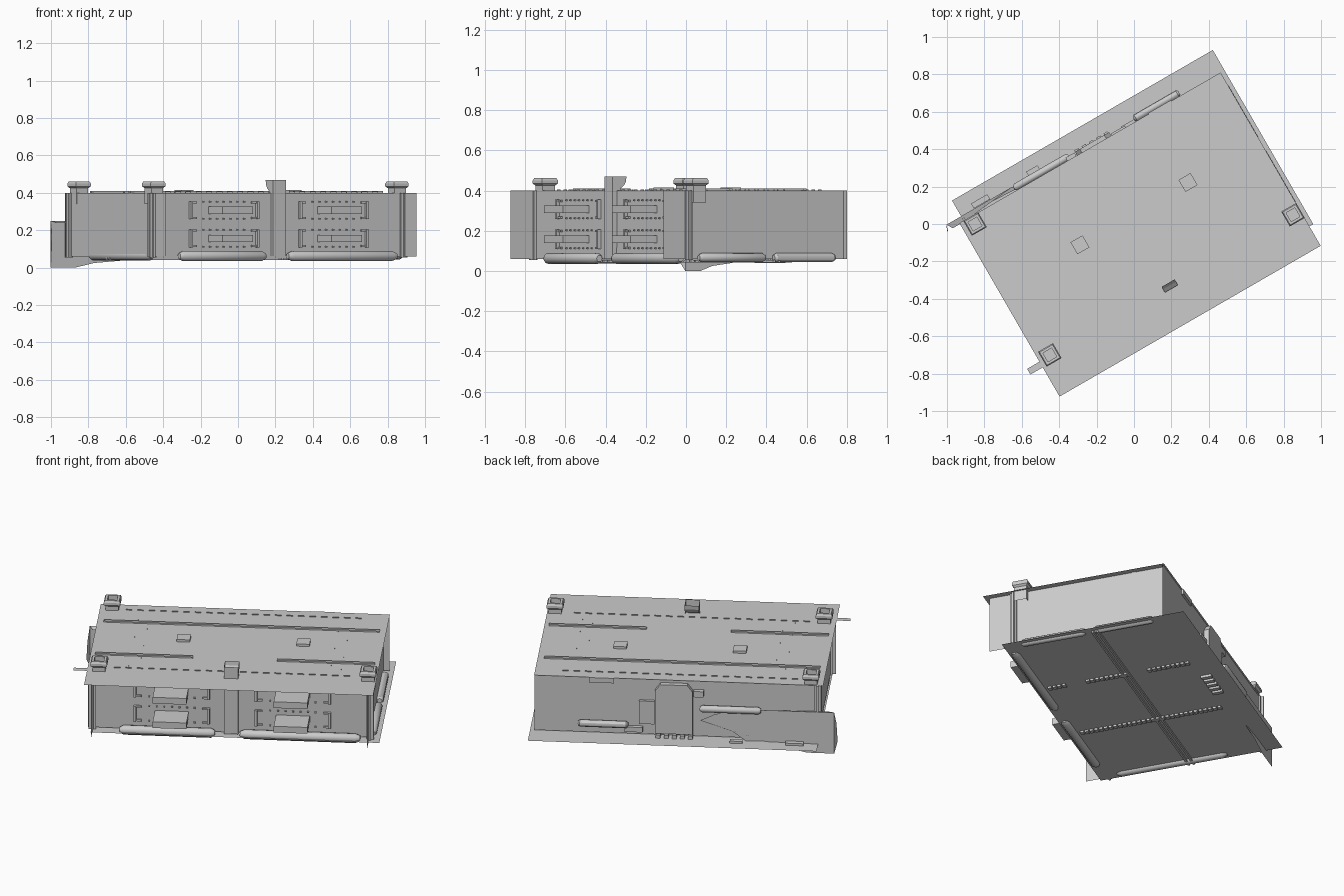
import bpy, bmesh
from math import radians, pi
from mathutils import Matrix, Vector

if "Cube" in bpy.data.objects:
    bpy.data.objects.remove(bpy.data.objects["Cube"])

# whole model is laid out square-on, then turned 30 degrees about z
TURN = Matrix.Rotation(radians(30), 4, 'Z')
BASE, ROOF = 0.06, 0.40


def finish(name, bm, smooth=False):
    bm.transform(TURN)
    me = bpy.data.meshes.new(name)
    bm.to_mesh(me)
    bm.free()
    ob = bpy.data.objects.new(name, me)
    bpy.context.collection.objects.link(ob)
    if smooth:
        bpy.context.view_layer.objects.active = ob
        ob.select_set(True)
        bpy.ops.object.shade_smooth_by_angle()
        ob.select_set(False)
    return ob


def sheets(name, polys):
    bm = bmesh.new()
    for p in polys:
        bm.faces.new([bm.verts.new(c) for c in p])
    return finish(name, bm)


def flat(z, u0, u1, v0, v1):
    return [(u0, v0, z), (u1, v0, z), (u1, v1, z), (u0, v1, z)]


def along_u(v, u0, u1, z0, z1):
    return [(u0, v, z0), (u1, v, z0), (u1, v, z1), (u0, v, z1)]


def along_v(u, v0, v1, z0, z1):
    return [(u, v0, z0), (u, v1, z0), (u, v1, z1), (u, v0, z1)]


def add_box(bm, u0, u1, v0, v1, z0, z1):
    m = Matrix.Translation(((u0 + u1) / 2, (v0 + v1) / 2, (z0 + z1) / 2))
    m = m @ Matrix.Diagonal((u1 - u0, v1 - v0, z1 - z0, 1))
    bmesh.ops.create_cube(bm, size=1, matrix=m)


def boxes(name, items):
    bm = bmesh.new()
    for b in items:
        add_box(bm, *b)
    return finish(name, bm)


def roll(name, a, b, r=0.027):
    # padded roll: cylinder with narrowed end caps
    a, b = Vector(a), Vector(b)
    d = b - a
    bm = bmesh.new()
    rings = []
    side = Vector((-d.y, d.x, 0)).normalized()
    for t, k in ((0, .6), (.04, 1), (.96, 1), (1, .6)):
        ring = []
        for i in range(12):
            rot = Matrix.Rotation(2 * pi * i / 12, 3, d)
            ring.append(bm.verts.new(a + d * t + rot @ side * r * k))
        rings.append(ring)
    for p, q in zip(rings, rings[1:]):
        for i in range(12):
            j = (i + 1) % 12
            bm.faces.new((p[i], p[j], q[j], q[i]))
    bm.faces.new(rings[0][::-1])
    bm.faces.new(rings[-1])
    bmesh.ops.recalc_face_normals(bm, faces=bm.faces)
    finish(name, bm, True)


# shell of six oversized single sheets
sheets("roof_sheet", [flat(ROOF, -.806, .806, -.60, .47)])
sheets("floor_sheet", [flat(BASE - .005, -.78, .83, -.48, .595)])
sheets("front_wall", [along_u(-.42, -.80, .785, BASE, ROOF)])
sheets("back_wall", [along_u(.46, -.80, .805, BASE, ROOF)])
sheets("left_wall", [along_v(-.77, -.565, .485, BASE, ROOF)])
sheets("right_wall", [along_v(.77, -.575, .46, BASE, ROOF)])

# three corner posts with flared, hollow caps
for name, u, v in (("back_left", -.736, .425), ("front_left", -.74, -.381), ("front_right", .761, -.382)):
    bm = bmesh.new()
    prof = [(.036, .34), (.036, .425), (.046, .435), (.046, .45), (.04, .462), (.027, .462), (.027, .41)]
    rings = [[bm.verts.new((u + sx * h, v + sy * h, z)) for sx, sy in ((-1, -1), (1, -1), (1, 1), (-1, 1))]
             for h, z in prof]
    for p, q in zip(rings, rings[1:]):
        for i in range(4):
            bm.faces.new((p[i], p[(i + 1) % 4], q[(i + 1) % 4], q[i]))
    bm.faces.new(rings[-1])
    finish(name + "_post_cap", bm)
    s, t = (1 if u > 0 else -1), (1 if v > 0 else -1)
    cu, cv = .775 * s, (.465 if t > 0 else -.43)
    boxes(name + "_corner_trim", [(cu - .02, cu + .02, cv - .006, cv + .006, .055, ROOF),
                                  (cu - .006, cu + .006, cv - .02, cv + .02, .055, ROOF)])

# roof rails are pairs of thin upright strips
rails = []
for v, u0, u1 in ((.24, -.77, .77), (-.19, -.78, -.235), (-.19, .235, .78)):
    rails += [along_u(v + d, u0, u1, ROOF, ROOF + .009) for d in (-.008, .008)]
sheets("roof_rails", rails)

# stitched rows on the roof
stitches = []
for v in (.40, -.36):
    stitches += [along_u(v, -.66 + i * .064, -.625 + i * .064, ROOF, ROOF + .006) for i in range(21)]
for u in (-.58, -.52, .54, .60):
    stitches += [along_v(u, -.34 + i * .055, -.332 + i * .055, ROOF, ROOF + .005) for i in range(13)]
sheets("roof_stitches", stitches)
boxes("roof_blocks", [(u - .037, u + .037, .011, .085, ROOF, .414) for u in (.361, -.306)])
sheets("corner_tab", [flat(ROOF + .003, -.882, -.78, -.42, -.385)])

# upright front channel standing above the roof, scooped at the rear
scoop = [(-.365, .47), (-.368, .445), (-.38, .425), (-.40, .41)]
sides = [[(u, -.445, .06)] + [(u, -.425, .06)] + [(u, -.40, .40)] + [(u, v, z) for v, z in reversed(scoop)]
         + [(u, -.445, .47)] for u in (-.04, .04)]
sheets("front_channel", sides + [along_u(-.445, -.04, .04, .06, .47)]
       + [[(-.04, a[0], a[1]), (.04, a[0], a[1]), (.04, b[0], b[1]), (-.04, b[0], b[1])]
          for a, b in zip(scoop, scoop[1:])])

# front shelves with side brackets and stud rows
shelves, brackets, studs = [], [], []
for uc in (-.332, .343):
    for z in (.307, .157):
        shelves.append((uc - .094, uc + .094, -.57, -.42, z - .019, z + .019))
        for s in (-1, 1):
            c = uc + s * .205
            brackets.append((c - .007, c + .007, -.438, -.42, z - .048, z + .048))
            for dz in (-.042, .042):
                brackets.append((min(c, c - s * .035), max(c, c - s * .035), -.43, -.42, z + dz - .005, z + dz + .005))
        for dz in (-.045, .045):
            studs += [(uc + i * .042 - .005, uc + i * .042 + .005, -.428, -.42, z + dz - .004, z + dz + .004)
                      for i in range(-3, 4)]
boxes("front_shelves", shelves)
boxes("shelf_brackets", brackets)
boxes("shelf_studs", studs)

# padded rolls around the floor edge
for i, (u0, u1) in enumerate(((-.62, -.09), (.05, .72))):
    roll("front_roll_%d" % i, (u0, -.445, .062), (u1, -.445, .062))
for i, (v0, v1) in enumerate(((-.38, .0), (.05, .40))):
    roll("right_roll_%d" % i, (.785, v0, .066), (.785, v1, .066), .022)
roll("left_roll", (-.745, -.37, .065), (-.745, .28, .065))

# rolls mounted on the back wall
roll("back_roll_high", (-.12, .487, .24), (-.46, .487, .24), .02)
roll("back_roll_low", (.28, .487, .125), (.56, .487, .125), .02)

# back hatch: chamfered panel, side panel, hinge and step cleats
bm = bmesh.new()
outline = [(-.08, .08), (.13, .08), (.13, .34), (.10, .38), (-.05, .38), (-.08, .34)]
f = bm.faces.new([bm.verts.new((u, .462, z)) for u, z in outline])
ext = bmesh.ops.extrude_face_region(bm, geom=[f])
bmesh.ops.translate(bm, vec=(0, .03, 0), verts=[e for e in ext["geom"] if isinstance(e, bmesh.types.BMVert)])
bmesh.ops.recalc_face_normals(bm, faces=bm.faces)
finish("back_hatch", bm)
boxes("hatch_fittings", [(.135, .22, .462, .48, .13, .27), (-.14, -.085, .462, .49, .31, .345),
                         (.36, .50, .462, .475, .37, .40), (.2, -.1 + .4, .462, .485, .08, .11)])
boxes("hatch_cleats", [(-.08 + i * .045, -.055 + i * .045, .44, .50, .04, .075) for i in range(5)])
boxes("back_floor_pads", [(-.70, -.60, .50, .53, .055, .068), (-.36, -.29, .50, .53, .055, .068)])

# hanging side flap at the back-left corner, with a folded end
edge = [(-.87, .0), (-.72, .0), (-.60, .025), (-.40, .04), (-.30, .10), (-.12, .16),
        (-.20, .20), (-.33, .235), (-.47, .25), (-.87, .25)]
sheets("hanging_flap", [[(u, .47 if u > -.35 else .498, z) for u, z in edge],
                        [(-.87, .498, 0), (-.886, .465, .06), (-.88, .465, .17), (-.87, .498, .25)],
                        [(-.87, .498, .25), (-.47, .498, .25), (-.77, .465, .24), (-.85, .465, .24)]])

# floor underside: paired centre strip and two cross straps of cleats
boxes("floor_centre_strips", [(-.77, .80, v - .006, v + .006, .042, .054) for v in (.045, .075)])
cleats = []
for u in (.29, -.235):
    cleats += [(u - .014, u + .014, -.40 + i * .028, -.38 + i * .028, .042, .054) for i in range(30)
               if not (u > 0 and (4 <= i <= 7 or 17 <= i <= 20))]
boxes("floor_cross_straps", cleats)

# small seam marks high on the side walls
marks = [along_v(s * .773, v, v + .02, .385, .393) for s in (-1, 1) for v in (-.3, -.1, .1, .3)]
marks += [along_v(.775, .27, .29, .35, .40)]
sheets("side_wall_marks", marks)
